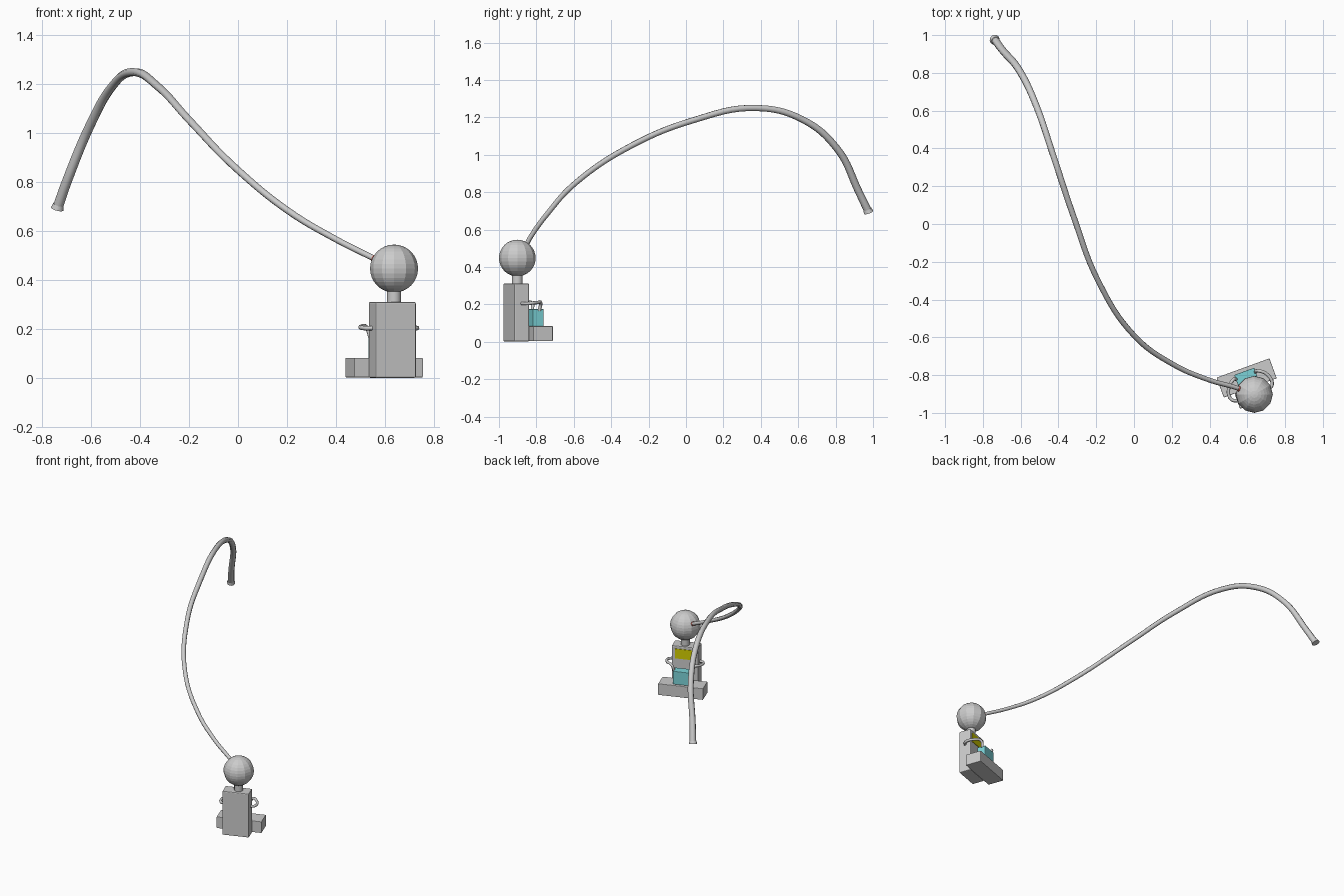
import bpy, math
from mathutils import Vector, Matrix

if "Cube" in bpy.data.objects:
    bpy.data.objects.remove(bpy.data.objects["Cube"])

# The seated figure is turned 20 degrees about its own origin
FRAME = Matrix.Translation((0.63, -0.908, 0)) @ Matrix.Rotation(math.radians(20), 4, 'Z')


def colour(obj, name, rgb):
    mat = bpy.data.materials.new(name)
    mat.diffuse_color = (*rgb, 1)
    mat.use_nodes = True
    mat.node_tree.nodes["Principled BSDF"].inputs["Base Color"].default_value = mat.diffuse_color
    obj.data.materials.append(mat)


def smooth(obj, angle=40):
    bpy.ops.object.select_all(action='DESELECT')
    obj.select_set(True)
    bpy.context.view_layer.objects.active = obj
    bpy.ops.object.shade_smooth_by_angle(angle=math.radians(angle))


def box(name, size, centre, bevel=0.0):
    bpy.ops.mesh.primitive_cube_add(size=1)
    obj = bpy.context.object
    obj.name = name
    obj.data.transform(Matrix.Diagonal((*size, 1)))
    obj.matrix_world = FRAME @ Matrix.Translation(centre)
    if bevel:
        mod = obj.modifiers.new("edge", 'BEVEL')
        mod.width, mod.segments = bevel, 2
    return obj


def rod(name, p0, p1, r0, r1, sides=12):
    p0, p1 = Vector(p0), Vector(p1)
    bpy.ops.mesh.primitive_cone_add(vertices=sides, radius1=r0, radius2=r1, depth=(p1 - p0).length)
    obj = bpy.context.object
    obj.name = name
    rot = (p1 - p0).to_track_quat('Z', 'Y').to_matrix().to_4x4()
    obj.matrix_world = Matrix.Translation((p0 + p1) / 2) @ rot
    smooth(obj)
    return obj


def tube(name, points, r0, r1, steps=8):
    curve = bpy.data.curves.new(name, 'CURVE')
    curve.dimensions = '3D'
    curve.bevel_depth, curve.bevel_resolution = 1.0, 2
    curve.resolution_u, curve.use_fill_caps = steps, True
    spline = curve.splines.new('BEZIER')
    spline.bezier_points.add(len(points) - 1)
    for i, (bp, co) in enumerate(zip(spline.bezier_points, points)):
        bp.co = co
        bp.handle_left_type = bp.handle_right_type = 'AUTO'
        bp.radius = r0 + (r1 - r0) * i / (len(points) - 1)
    obj = bpy.data.objects.new(name, curve)
    bpy.context.collection.objects.link(obj)
    bpy.ops.object.select_all(action='DESELECT')
    obj.select_set(True)
    bpy.context.view_layer.objects.active = obj
    bpy.ops.object.convert(target='MESH')
    obj = bpy.context.object
    smooth(obj, 60)
    return obj


# Torso, chest panel and folded legs
box("torso", (0.177, 0.085, 0.31), (0, 0, 0.157), 0.006)
panel = box("chest_panel", (0.13, 0.006, 0.068), (0, 0.043, 0.258))
colour(panel, "yellow", (0.65, 0.62, 0.0))
box("legs", (0.298, 0.112, 0.08), (0, 0.099, 0.044), 0.003)

# Box held in the lap
lap_box = box("lap_box", (0.112, 0.06, 0.092), (0, 0.106, 0.129), 0.003)
colour(lap_box, "teal", (0.2, 0.65, 0.68))

# Neck and head
HEAD = Vector((0.637, -0.902, 0.448))
rod("neck", (0.637, -0.902, 0.30), (0.637, -0.902, 0.38), 0.029, 0.029)
bpy.ops.mesh.primitive_uv_sphere_add(segments=12, ring_count=16, radius=0.098, location=HEAD)
bpy.context.object.name = "head"

# Arms bend out and round to grip the box
for side, label in ((-1, "left_arm"), (1, "right_arm")):
    path = [(0.083, 0, 0.205), (0.115, 0.02, 0.205), (0.108, 0.08, 0.21),
            (0.07, 0.114, 0.208), (0.054, 0.112, 0.168)]
    tube(label, [FRAME @ Vector((side * x, y, z)) for x, y, z in path], 0.009, 0.009, 5)

# Long trunk arching away from the face, widening to its tip
trunk = [(0.60, -0.89, 0.468), (0.56, -0.873, 0.487), (0.395, -0.825, 0.57), (0.21, -0.745, 0.68),
         (0, -0.59, 0.85), (-0.195, -0.29, 1.05), (-0.32, 0.04, 1.185), (-0.43, 0.37, 1.25),
         (-0.515, 0.62, 1.19), (-0.605, 0.81, 1.03), (-0.70, 0.925, 0.80), (-0.735, 0.973, 0.70)]
tube("trunk", trunk, 0.011, 0.021)
rod("trunk_tip", (-0.733, 0.970, 0.710), (-0.738, 0.976, 0.692), 0.022, 0.027)

# Mouth where the trunk starts
mouth = rod("mouth", (0.575, -0.879, 0.480), (0.55, -0.870, 0.491), 0.016, 0.014)
colour(mouth, "red", (0.6, 0.15, 0.12))
